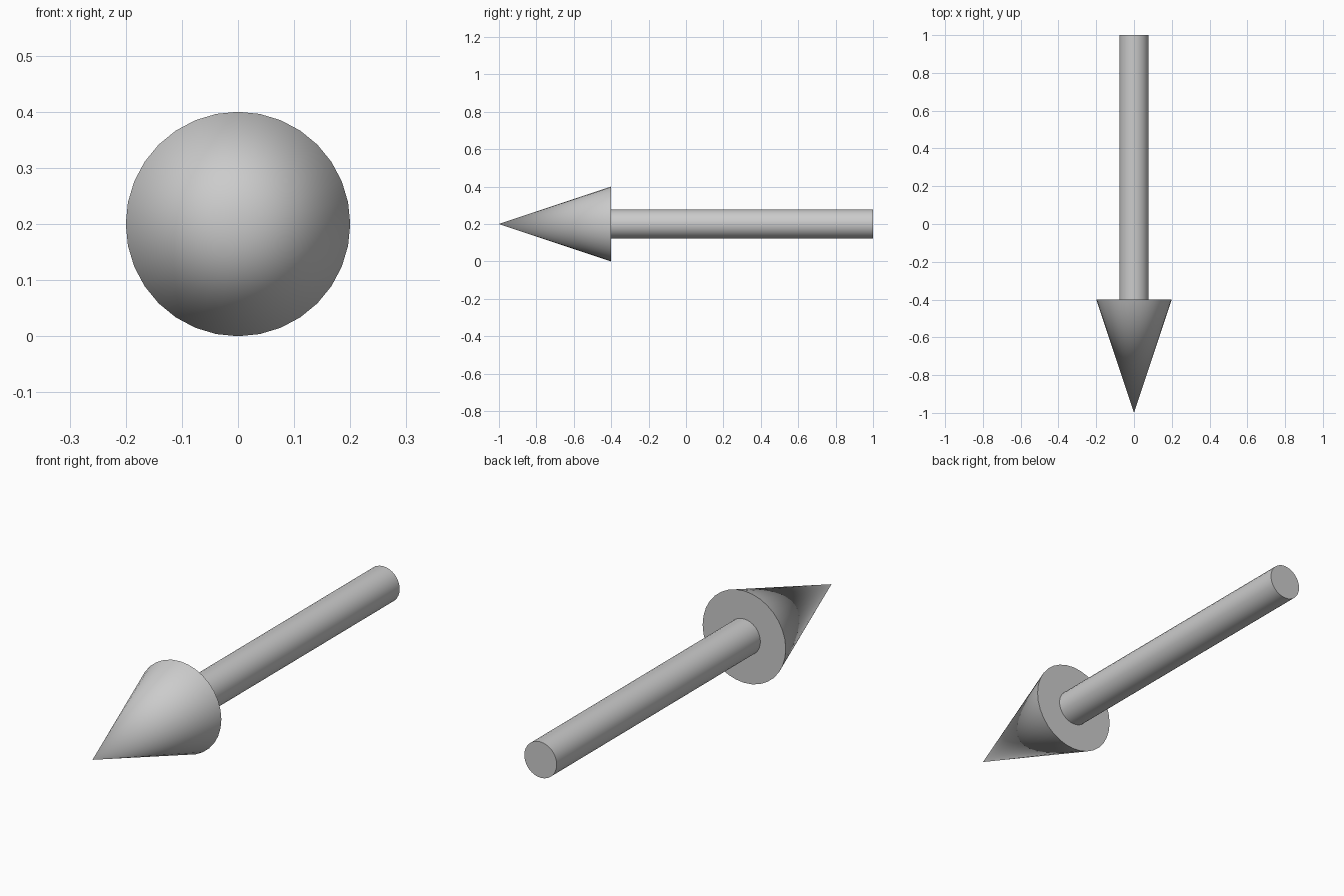
import bpy
from math import radians

if "Cube" in bpy.data.objects:
    bpy.data.objects.remove(bpy.data.objects["Cube"])

SIDES = 32
AXIS_Z = 0.2          # height of the arrow's centre line
ALONG_Y = (radians(90), 0, 0)   # local +z points to the front (-y)


def finish(name):
    obj = bpy.context.object
    obj.name = name
    bpy.ops.object.transform_apply(location=False, rotation=True, scale=True)
    bpy.ops.object.shade_smooth_by_angle(angle=radians(30))
    return obj


# Pointed head: tip at y = -1, flat base at y = -0.4
bpy.ops.mesh.primitive_cone_add(vertices=SIDES, radius1=0.2, radius2=0, depth=0.6,
                                location=(0, -0.7, AXIS_Z), rotation=ALONG_Y)
finish("arrow_head")

# Round shaft from the head's base to y = 1
bpy.ops.mesh.primitive_cylinder_add(vertices=SIDES, radius=0.078, depth=1.4,
                                    location=(0, 0.3, AXIS_Z), rotation=ALONG_Y)
finish("arrow_shaft")
